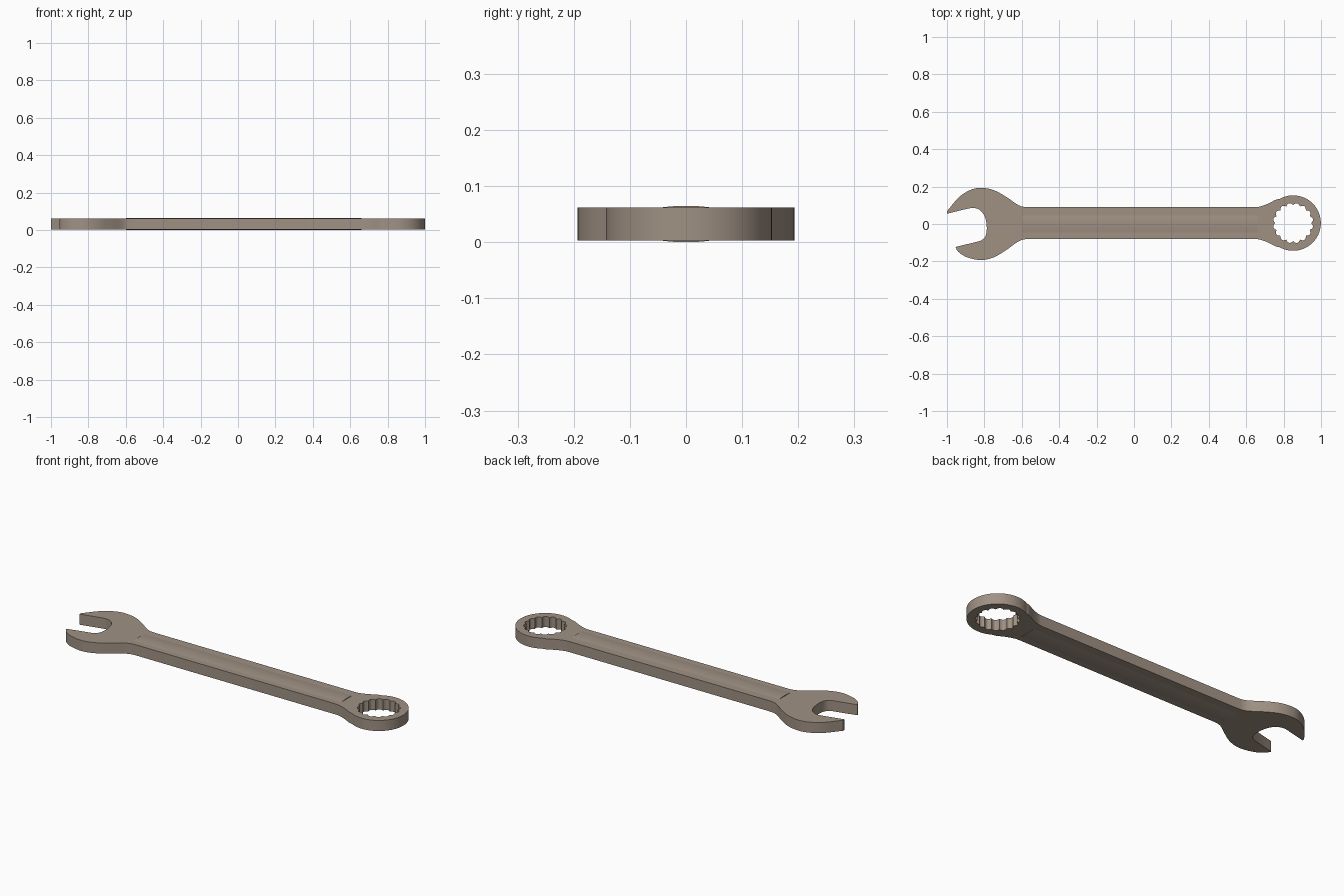
import bpy, math
from mathutils import Vector

if "Cube" in bpy.data.objects:
    bpy.data.objects.remove(bpy.data.objects["Cube"])

MID, HALF, CY = 0.0325, 0.029, 0.005      # mid height, half thickness, shaft axis in y
RING, RING_R = (0.851, CY), 0.148

steel = bpy.data.materials.new("warm_steel")
steel.diffuse_color = (0.35, 0.285, 0.23, 1)
steel.use_nodes = True
steel.node_tree.nodes["Principled BSDF"].inputs["Base Color"].default_value = steel.diffuse_color


def smooth(pts, n=8):
    """Rounded line through the given points (Catmull-Rom)."""
    p = [Vector(q) for q in pts]
    p = [2 * p[0] - p[1]] + p + [2 * p[-1] - p[-2]]
    out = []
    for a, b, c, d in zip(p, p[1:], p[2:], p[3:]):
        for i in range(n):
            t = i / n
            out.append(0.5 * (2 * b + (c - a) * t + (2 * a - 5 * b + 4 * c - d) * t * t
                              + (3 * b - a - 3 * c + d) * t ** 3))
    return out + [p[-2]]


def arc(c, r, a0, a1, n):
    return [Vector((c[0] + r * math.cos(math.radians(a0 + (a1 - a0) * i / n)),
                    c[1] + r * math.sin(math.radians(a0 + (a1 - a0) * i / n)))) for i in range(n + 1)]


def finish(obj):
    obj.data.materials.clear()
    obj.data.materials.append(steel)
    bpy.ops.object.select_all(action='DESELECT')
    obj.select_set(True)
    bpy.context.view_layer.objects.active = obj
    bpy.ops.object.shade_smooth_by_angle(angle=math.radians(30))


# wrench outline: upper jaw, neck, ring, neck, lower jaw, mouth
upper_jaw = smooth([(-1.0, 0.068), (-0.935, 0.144), (-0.87, 0.184), (-0.81, 0.193), (-0.745, 0.179),
                    (-0.68, 0.143), (-0.63, 0.108), (-0.6, 0.094), (-0.57, 0.09)])
neck = smooth([(0.64, 0.085), (0.672, 0.088), (0.715, 0.103), (0.757, 0.124),
               (RING[0] + RING_R * math.cos(math.radians(118)) - 0.002,
                RING_R * math.sin(math.radians(118)) - 0.001)])
ring = arc(RING, RING_R, 113, -113, 64)
lower_jaw = smooth([(-0.57, -0.08), (-0.6, -0.085), (-0.63, -0.101), (-0.68, -0.137), (-0.745, -0.176),
                    (-0.815, -0.193), (-0.89, -0.179), (-0.938, -0.15), (-0.955, -0.123)])
mouth = smooth([(-0.823, -0.091), (-0.8, -0.075), (-0.789, -0.047), (-0.788, -0.005), (-0.798, 0.04),
                (-0.822, 0.073), (-0.855, 0.086), (-0.885, 0.083)]) + [Vector((-1.0, 0.055))]
outline = (upper_jaw + [Vector((p.x, CY + p.y)) for p in neck] + ring
           + [Vector((p.x, CY - p.y)) for p in reversed(neck)] + lower_jaw + mouth)

# scalloped ring socket with sharp inward teeth
TEETH, STEPS = 16, 8
socket = []
for i in range(TEETH * STEPS):
    a = 2 * math.pi * i / (TEETH * STEPS)
    r = 0.096 + 0.012 * math.sin(math.pi * (i % STEPS) / STEPS)
    socket.append(Vector((RING[0] + r * math.cos(a), RING[1] + r * math.sin(a))))

curve = bpy.data.curves.new("wrench_body", 'CURVE')
curve.dimensions, curve.fill_mode, curve.extrude = '2D', 'BOTH', HALF
for loop in (outline, socket):
    s = curve.splines.new('POLY')
    s.points.add(len(loop) - 1)
    for sp, p in zip(s.points, loop):
        sp.co = (p.x, p.y, 0, 1)
    s.use_cyclic_u = True
body = bpy.data.objects.new("wrench_body", curve)
body.location.z = MID
bpy.context.collection.objects.link(body)
body.select_set(True)
bpy.context.view_layer.objects.active = body
bpy.ops.object.convert(target='MESH')
body = bpy.context.object
# weld caps to walls
weld = body.modifiers.new("weld", 'WELD')
weld.merge_threshold = 0.0002
bpy.ops.object.modifier_apply(modifier="weld")
finish(body)

# slightly crowned shaft faces, top and bottom, as one lens-shaped bar
section = []
for side in (1, -1):
    for i in range(17):
        t = side * (1 - i / 8)
        section.append((t * 0.05, side * (HALF - 0.0005 + 0.004 * (1 - t * t))))
n = len(section)
verts = [(x, y, MID + z) for x in (-0.6, 0.66) for y, z in section]
faces = [(i, i + n, (i + 1) % n + n, (i + 1) % n) for i in range(n)]
faces += [tuple(range(n)), tuple(reversed(range(n, 2 * n)))]
mesh = bpy.data.meshes.new("shaft_crown")
mesh.from_pydata(verts, [], faces)
crown = bpy.data.objects.new("shaft_crown", mesh)
bpy.context.collection.objects.link(crown)
finish(crown)
import bmesh
for o in (body, crown):
    bm = bmesh.new()
    bm.from_mesh(o.data)
    bmesh.ops.recalc_face_normals(bm, faces=bm.faces)
    bm.to_mesh(o.data)
    bm.free()
